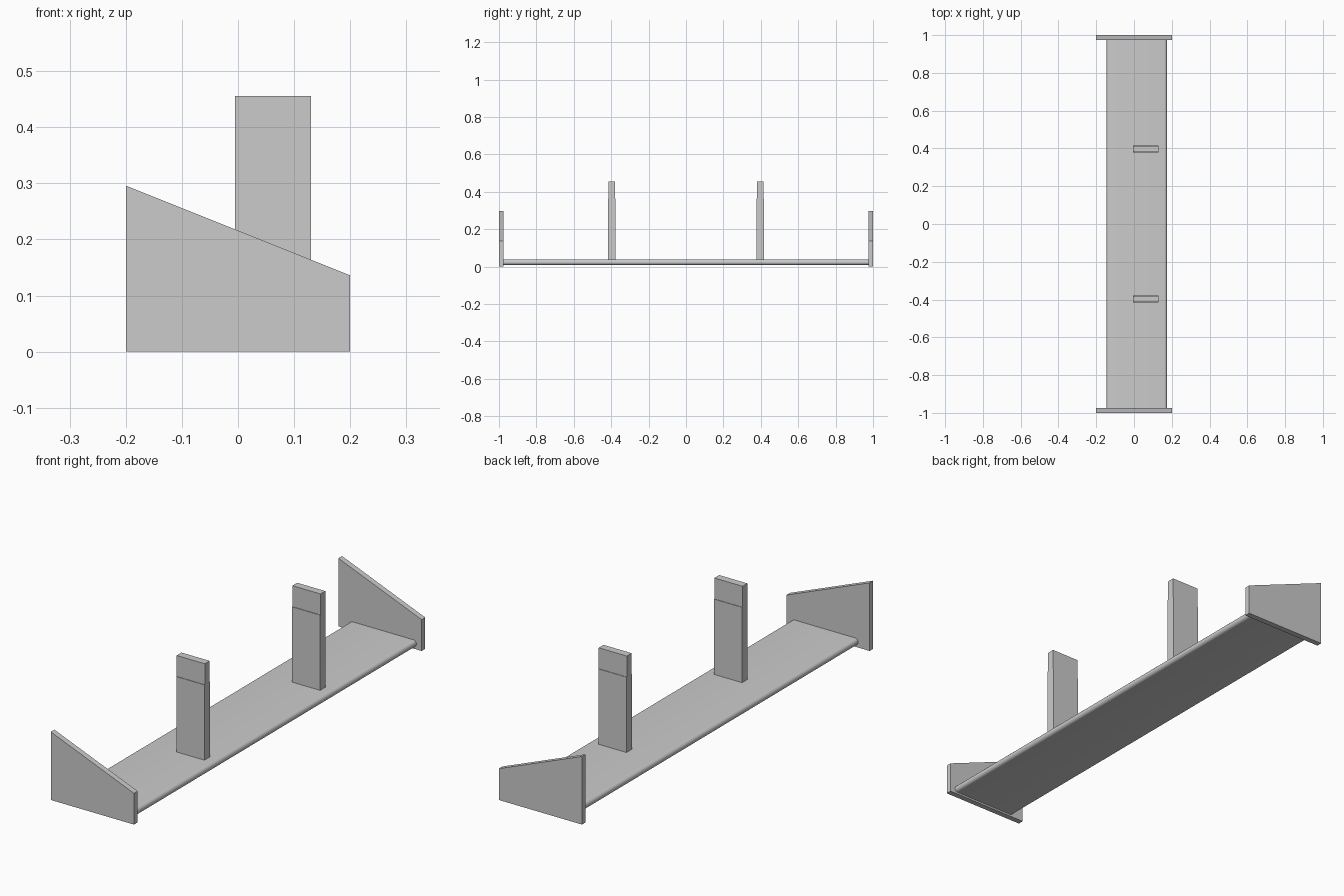
import bpy
import bmesh
import math
from mathutils import Vector

cube = bpy.data.objects.get("Cube")
if cube:
    bpy.data.objects.remove(cube, do_unlink=True)

grey = bpy.data.materials.new("plain grey")
grey.use_nodes = True
COLOUR = (0.6, 0.6, 0.6, 1)
grey.diffuse_color = COLOUR
grey.node_tree.nodes["Principled BSDF"].inputs["Base Color"].default_value = COLOUR


def extrude_profile(name, points, y0, y1, smooth=False):
    """Extrude an x-z outline along y."""
    bm = bmesh.new()
    face = bm.faces.new([bm.verts.new((x, y0, z)) for x, z in points])
    new = bmesh.ops.extrude_face_region(bm, geom=[face])["geom"]
    verts = [v for v in new if isinstance(v, bmesh.types.BMVert)]
    bmesh.ops.translate(bm, verts=verts, vec=Vector((0, y1 - y0, 0)))
    bmesh.ops.recalc_face_normals(bm, faces=bm.faces)
    mesh = bpy.data.meshes.new(name)
    bm.to_mesh(mesh)
    bm.free()
    mesh.materials.append(grey)
    obj = bpy.data.objects.new(name, mesh)
    bpy.context.collection.objects.link(obj)
    if smooth:
        bpy.ops.object.select_all(action="DESELECT")
        obj.select_set(True)
        bpy.context.view_layer.objects.active = obj
        bpy.ops.object.shade_smooth_by_angle(angle=math.radians(40))
    return obj


def rectangle(x0, x1, z0, z1):
    return [(x0, z0), (x1, z0), (x1, z1), (x0, z1)]


# Wing plank with half-round leading and trailing edges
R, MID, STEPS = 0.015, 0.023, 10
outline = []
for centre, start in ((0.16, -90), (-0.13, 90)):
    for i in range(STEPS + 1):
        a = math.radians(start + 180 * i / STEPS)
        outline.append((centre + R * math.cos(a), MID + R * math.sin(a)))
extrude_profile("wing_plank", outline, -0.975, 0.975, smooth=True)

# Sloped end plates and stepped struts, one of each per side
plate = [(-0.2, 0), (0.2, 0), (0.2, 0.136), (-0.2, 0.296)]
for side, s in (("front", -1), ("back", 1)):
    extrude_profile(side + "_end_plate", plate, s * 0.975, s * 1.0)
    y = s * 0.397
    for part, half, z0, z1 in (("strut", 0.019, 0.03, 0.365),
                               ("strut_tip", 0.0165, 0.365, 0.456)):
        extrude_profile(side + "_" + part, rectangle(-0.005, 0.13, z0, z1),
                        y - half, y + half)
